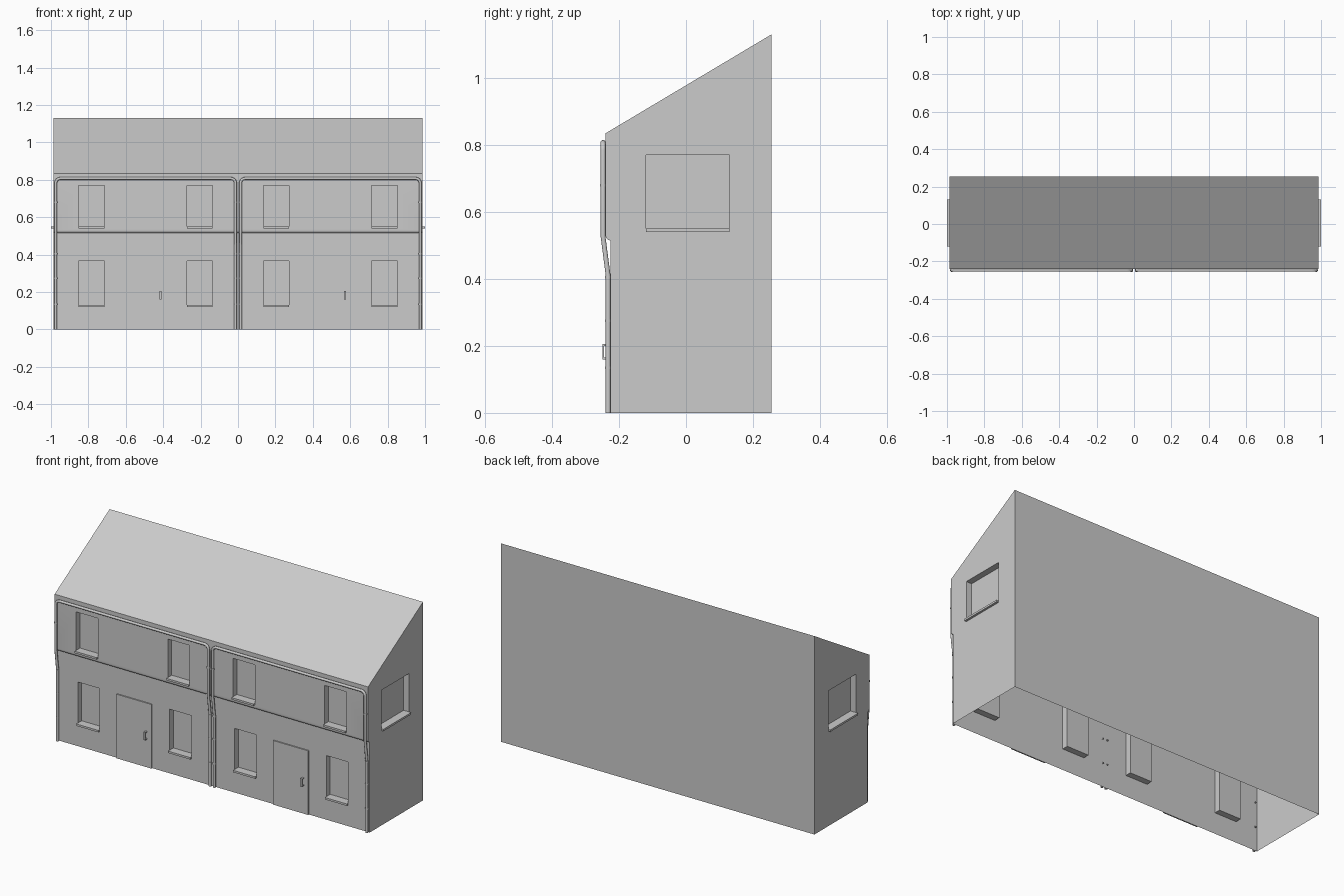
import bpy, bmesh, math
from mathutils import Matrix, Vector

if "Cube" in bpy.data.objects:
    bpy.data.objects.remove(bpy.data.objects["Cube"])

HX = 0.9875                      # half length of the terrace
UNITS = (-0.494, 0.494)          # centres of the two houses
Y_LOW, Y_UP, Y_BACK = -0.225, -0.24, 0.255
DEPTH, LIP = 0.035, 0.0125       # window recess depth, sill overhang


def add_box(bm, lo, hi):
    size = [b - a for a, b in zip(lo, hi)]
    mid = [(a + b) / 2 for a, b in zip(lo, hi)]
    bmesh.ops.create_cube(bm, size=1, matrix=Matrix.Translation(mid) @ Matrix.Diagonal((*size, 1)))


def make_object(name, bm):
    bmesh.ops.recalc_face_normals(bm, faces=bm.faces)
    me = bpy.data.meshes.new(name)
    bm.to_mesh(me)
    bm.free()
    ob = bpy.data.objects.new(name, me)
    bpy.context.collection.objects.link(ob)
    return ob


def boxes(name, spans):
    bm = bmesh.new()
    for lo, hi in spans:
        add_box(bm, lo, hi)
    return make_object(name, bm)


def smooth(ob):
    bpy.ops.object.select_all(action='DESELECT')
    ob.select_set(True)
    bpy.context.view_layer.objects.active = ob
    bpy.ops.object.shade_smooth_by_angle(angle=math.radians(30))


# Window openings and sills
cuts, sills = [], []
for u in UNITS:
    for wx in (u - 0.289, u + 0.289):
        for front, z0, z1 in ((Y_LOW, 0.12, 0.365), (Y_UP, 0.54, 0.77)):
            a, b, back = wx - 0.069, wx + 0.069, front + DEPTH
            cuts.append(((a, front - 0.05, z0), (b, back, z1)))
            sills.append(((a, front - LIP, z0), (b, back, z0 + 0.011)))
for s in (-1, 1):
    inner = s * (HX - DEPTH)
    for out, top, dest in ((s * (HX + 0.05), 0.77, cuts), (s * (HX + LIP), 0.551, sills)):
        dest.append(((min(inner, out), -0.12, 0.54), (max(inner, out), 0.13, top)))

# Building shell: side profile extruded along x, with a rounded overhang
profile = [(Y_LOW, 0), (Y_BACK, 0), (Y_BACK, 1.13), (Y_UP, 0.835)]
for i in range(7):
    t = math.pi + i * math.pi / 12
    profile.append((Y_LOW + 0.015 * math.cos(t), 0.53 + 0.015 * math.sin(t)))
bm = bmesh.new()
face = bm.faces.new([bm.verts.new((-HX, y, z)) for y, z in profile])
ext = bmesh.ops.extrude_face_region(bm, geom=[face], use_keep_orig=True)
bmesh.ops.translate(bm, vec=(2 * HX, 0, 0),
                    verts=[v for v in ext['geom'] if isinstance(v, bmesh.types.BMVert)])
shell = make_object("building_shell", bm)

# Cut the window recesses
cutter = boxes("window_cutter", cuts)
cutter.hide_render = True
mod = shell.modifiers.new("windows", 'BOOLEAN')
mod.operation, mod.solver, mod.object = 'DIFFERENCE', 'EXACT', cutter
bpy.ops.object.select_all(action='DESELECT')
bpy.context.view_layer.objects.active = shell
shell.select_set(True)
bpy.ops.object.modifier_apply(modifier=mod.name)
bpy.data.objects.remove(cutter)

# Open underside
bm = bmesh.new()
bm.from_mesh(shell.data)
bmesh.ops.delete(bm, context='FACES',
                 geom=[f for f in bm.faces if all(v.co.z < 1e-4 for v in f.verts)])
bm.to_mesh(shell.data)
bm.free()
smooth(shell)

boxes("window_sills", sills)

# Drainpipe path: up one side, across under the eaves, down the other
R, SPAN, TOP, BEND = 0.0075, 0.4805, 0.8075, 0.025
P_LOW, P_UP = Y_LOW - R, Y_UP - R
half = [(-SPAN, P_LOW, 0), (-SPAN, P_LOW, 0.41), (-SPAN, P_UP, 0.525)]
for i in range(7):
    t = math.pi - i * math.pi / 12
    half.append((-SPAN + BEND + BEND * math.cos(t), P_UP, TOP - BEND + BEND * math.sin(t)))
path = half + [(-x, y, z) for x, y, z in reversed(half)]

for n, u in enumerate(UNITS):
    tag = ("left", "right")[n]

    # Door with a bracket handle
    boxes(f"{tag}_door", [((u - 0.11, Y_LOW - 0.007, 0), (u + 0.11, Y_LOW, 0.365))])
    hx0, hx1 = u + 0.073, u + 0.084
    boxes(f"{tag}_door_handle",
          [((hx0, -0.25, 0.16), (hx1, -0.2455, 0.205))] +
          [((hx0, -0.2455, z), (hx1, -0.23, z + 0.005)) for z in (0.16, 0.2)])

    # Drainpipe
    cu = bpy.data.curves.new(f"{tag}_drainpipe", 'CURVE')
    cu.dimensions = '3D'
    cu.bevel_depth, cu.bevel_resolution, cu.use_fill_caps = R, 3, True
    sp = cu.splines.new('POLY')
    sp.points.add(len(path) - 1)
    for p, (x, y, z) in zip(sp.points, path):
        p.co = (u + x, y, z, 1)
    bpy.context.collection.objects.link(bpy.data.objects.new(cu.name, cu))

    # Pipe collars with wall pegs
    bm = bmesh.new()
    for s in (-1, 1):
        for z, y in ((0.135, P_LOW), (0.275, P_LOW), (0.405, P_LOW), (0.68, P_UP)):
            x = u + s * SPAN
            bmesh.ops.create_cone(bm, cap_ends=True, segments=16, radius1=R + 0.0015,
                                  radius2=R + 0.0015, depth=0.008,
                                  matrix=Matrix.Translation(Vector((x, y, z))))
            add_box(bm, (x - 0.003, y, z - 0.003), (x + 0.003, y + 0.014, z + 0.003))
    smooth(make_object(f"{tag}_pipe_collars", bm))
